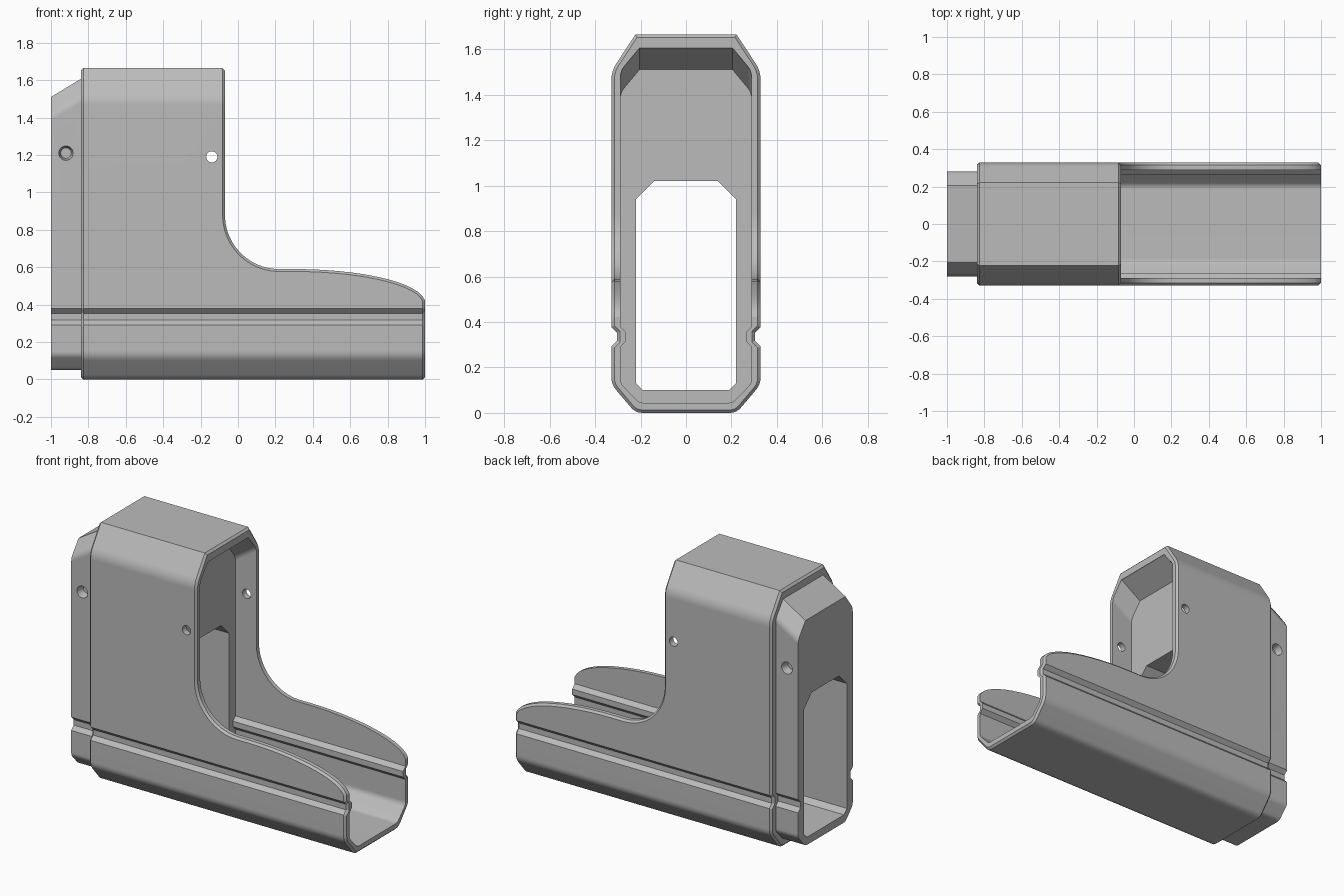
import bpy, bmesh, math
from mathutils import Matrix, Vector

if "Cube" in bpy.data.objects:
    bpy.data.objects.remove(bpy.data.objects["Cube"], do_unlink=True)

grey = bpy.data.materials.new("light_grey")
grey.use_nodes = True
colour = (0.5, 0.5, 0.5, 1)
grey.diffuse_color = colour
grey.node_tree.nodes["Principled BSDF"].inputs["Base Color"].default_value = colour


def to_object(bm, name):
    bmesh.ops.recalc_face_normals(bm, faces=bm.faces[:])
    mesh = bpy.data.meshes.new(name)
    bm.to_mesh(mesh)
    bm.free()
    mesh.materials.append(grey)
    ob = bpy.data.objects.new(name, mesh)
    bpy.context.scene.collection.objects.link(ob)
    return ob


def loft(name, sections):
    """Closed solid through equally long rings of points."""
    bm = bmesh.new()
    rings = [[bm.verts.new(p) for p in s] for s in sections]
    n = len(rings[0])
    for a, b in zip(rings, rings[1:]):
        for i in range(n):
            j = (i + 1) % n
            bm.faces.new((a[i], a[j], b[j], b[i]))
    bm.faces.new(rings[0])
    bm.faces.new(rings[-1])
    return to_object(bm, name)


def rounded(points):
    """Round each (y, z, length) corner that has a length."""
    out = []
    for i, (y, z, r) in enumerate(points):
        p = Vector((y, z))
        if not r:
            out.append(p)
            continue
        before, after = (Vector(points[k][:2]) for k in (i - 1, i + 1))
        a = p + (before - p).normalized() * r
        b = p + (after - p).normalized() * r
        for k in range(5):
            t = k / 4
            out.append(a * (1 - t) ** 2 + p * 2 * t * (1 - t) + b * t * t)
    return out


def section(x, half, flat, low, low_side, high_side, high, r):
    """Eight-sided section with a shallow rail groove on each side."""
    g = half - 0.025
    pts = rounded([(0, low, 0), (flat, low, r), (half, low_side, r),
                   (half, 0.292, 0), (g, 0.317, 0), (g, 0.353, 0), (half, 0.378, 0),
                   (half, high_side, r * 1.3), (flat, high, 0), (0, high, 0)])
    side = pts[1:-1]
    ring = side + [Vector((-p.x, p.y)) for p in reversed(side)]
    return [(x, p.x, p.y) for p in ring]


def combine(ob, tool, operation):
    mod = ob.modifiers.new("combine", "BOOLEAN")
    mod.object, mod.operation, mod.solver = tool, operation, "EXACT"
    dg = bpy.context.evaluated_depsgraph_get()
    dg.update()
    mesh = bpy.data.meshes.new_from_object(ob.evaluated_get(dg))
    ob.modifiers.clear()
    ob.data = mesh
    bpy.data.objects.remove(tool, do_unlink=True)


# Outer housing block
def outer(x):
    return section(x, 0.328, 0.222, 0, 0.125, 1.505, 1.665, 0.03)


body = loft("housing", [outer(-0.84), outer(1)])

# Cut away the upper front, leaving a tower and a curved tray
cut = [(-0.07, 2), (-0.07, 0.88)]
for k in range(1, 13):
    a = math.radians(180 + 90 * k / 12)
    cut.append((0.22 + 0.29 * math.cos(a), 0.88 + 0.29 * math.sin(a)))
for k in range(13):
    a = math.radians(90 - 78 * k / 12)
    cut.append((0.30 + 0.70 * math.cos(a), 0.41 + 0.18 * math.sin(a)))
cut += [(1.03, 0.373), (1.2, 0.373), (1.2, 2)]
combine(body, loft("cutaway", [[(x, y, z) for x, z in cut] for y in (-0.6, 0.6)]), "DIFFERENCE")

# Chamfer the outline of both ends and of the curved rim
bm = bmesh.new()
bm.from_mesh(body.data)
bm.normal_update()


def is_rim(f):
    return abs(f.normal.y) < 0.002 and (abs(f.normal.x) > 0.05
                                        or 0.5 < f.calc_center_median().z < 0.7)


rim = {f for f in bm.faces if is_rim(f)}
edges = [e for e in bm.edges if sum(f in rim for f in e.link_faces) == 1]
bmesh.ops.bevel(bm, geom=edges, offset=0.013, offset_type="OFFSET", segments=1,
                profile=0.5, affect="EDGES", clamp_overlap=False)
bm.to_mesh(body.data)
bm.free()


# Plug at the back end, and the matching socket and tray hollow
def inner(x, half, low, rise):
    return section(x, half, 0.205, low, 0.13, 1.41 + rise, 1.51 + rise, 0.02)


plug = [inner(-1, 0.28, 0.05, 0), inner(-0.835, 0.28, 0.05, 0.1), inner(-0.7, 0.28, 0.05, 0.1)]
combine(body, loft("plug", plug), "UNION")
hollow = [inner(-0.22, 0.288, 0.044, 0), inner(-0.075, 0.288, 0.044, 0.095),
          inner(1.2, 0.288, 0.044, 0.095)]
combine(body, loft("hollow", hollow), "DIFFERENCE")

# Tunnel from the plug to the hollow
half_tunnel = [(0.19, 0.1), (0.22, 0.13), (0.22, 0.94), (0.14, 1.02)]
ring = half_tunnel + [(-y, z) for y, z in reversed(half_tunnel)]
combine(body, loft("tunnel", [[(x, y, z) for y, z in ring] for x in (-1.2, -0.12)]), "DIFFERENCE")


# Pin holes through the socket and dimples in the plug
def pin(x, y, z, r1, r2, depth):
    bm = bmesh.new()
    turn = Matrix.Rotation(-math.pi / 2, 4, "X")
    bmesh.ops.create_cone(bm, cap_ends=True, segments=24, radius1=r1, radius2=r2, depth=depth,
                          matrix=Matrix.Translation((x, y, z)) @ turn)
    return to_object(bm, "pin")


combine(body, pin(-0.14, 0, 1.19, 0.03, 0.03, 1), "DIFFERENCE")
combine(body, pin(-0.92, 0.27, 1.21, 0.028, 0.045, 0.08), "DIFFERENCE")
combine(body, pin(-0.92, -0.27, 1.21, 0.045, 0.028, 0.08), "DIFFERENCE")

# Material and shading
body.data.materials.clear()
body.data.materials.append(grey)
for p in body.data.polygons:
    p.material_index = 0
bpy.context.view_layer.objects.active = body
body.select_set(True)
bpy.ops.object.shade_smooth_by_angle(angle=math.radians(25))
normals = body.modifiers.new("even_normals", "WEIGHTED_NORMAL")
normals.keep_sharp = True
